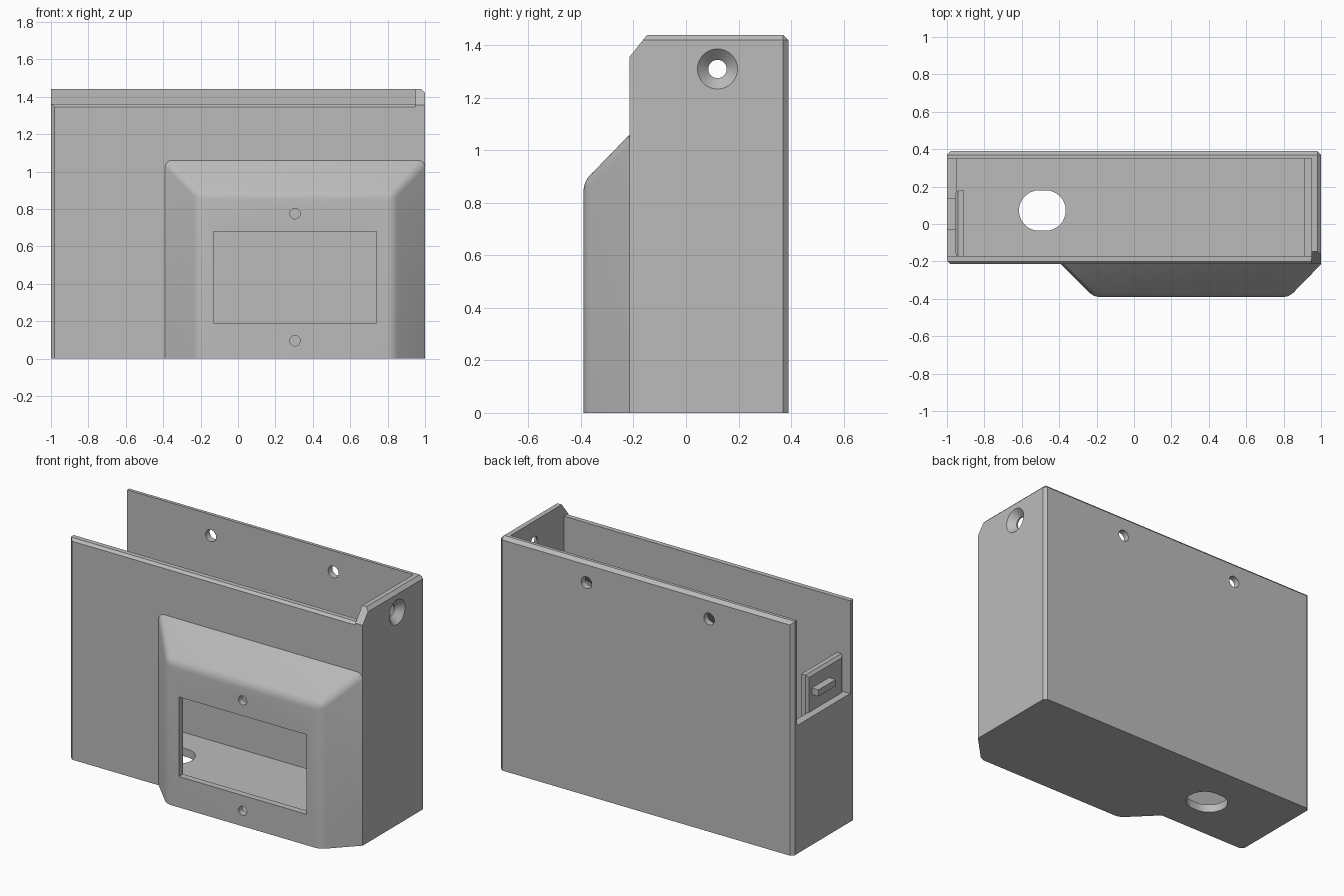
import bpy, bmesh, math
from mathutils import Matrix, Vector

cube = bpy.data.objects.get("Cube")
if cube:
    bpy.data.objects.remove(cube, do_unlink=True)

grey = bpy.data.materials.new("plain grey")
grey.use_nodes = True
shade = (0.5, 0.5, 0.5, 1)
grey.diffuse_color = shade
grey.node_tree.nodes["Principled BSDF"].inputs["Base Color"].default_value = shade


def finish(name, bm):
    bmesh.ops.recalc_face_normals(bm, faces=bm.faces)
    mesh = bpy.data.meshes.new(name)
    bm.to_mesh(mesh)
    bm.free()
    mesh.materials.append(grey)
    ob = bpy.data.objects.new(name, mesh)
    bpy.context.collection.objects.link(ob)
    return ob


def bevel(bm, width, segments, rule):
    """Bevel the edges whose midpoint and direction satisfy the rule."""
    edges = [e for e in bm.edges
             if rule((e.verts[0].co + e.verts[1].co) / 2,
                     (e.verts[1].co - e.verts[0].co).normalized())]
    bmesh.ops.bevel(bm, geom=edges, offset=width, segments=segments,
                    profile=0.5, affect='EDGES')


def box_mesh(x, y, z):
    bm = bmesh.new()
    bmesh.ops.create_cube(bm, size=1)
    for v in bm.verts:
        v.co = [(a + b) / 2 + c * (b - a) for c, (a, b) in zip(v.co, (x, y, z))]
    return bm


def box(name, x, y, z):
    return finish(name, box_mesh(x, y, z))


def prism(name, profile, x0, x1):
    """Extrude a (y, z) profile along x."""
    bm = bmesh.new()
    face = bm.faces.new([bm.verts.new((x0, y, z)) for y, z in profile])
    out = bmesh.ops.extrude_face_region(bm, geom=[face])
    moved = [v for v in out["geom"] if isinstance(v, bmesh.types.BMVert)]
    bmesh.ops.translate(bm, verts=moved, vec=(x1 - x0, 0, 0))
    return finish(name, bm)


def drill(name, centre, axis, r1, r2, depth):
    bm = bmesh.new()
    turn = Vector((0, 0, 1)).rotation_difference(Vector(axis)).to_matrix().to_4x4()
    bmesh.ops.create_cone(bm, cap_ends=True, segments=32, radius1=r1, radius2=r2,
                          depth=depth, matrix=Matrix.Translation(centre) @ turn)
    return finish(name, bm)


def hood(name, back, front, z0, rounding=0):
    """Tapered bulge lofted through (y, x0, x1, z1) rectangles, extended inward."""
    bm = bmesh.new()
    inner = (back[0] + 0.1,) + back[1:]
    rings = [[bm.verts.new((x, y, z)) for x, z in
              ((x0, z0), (x1, z0), (x1, z1), (x0, z1))]
             for y, x0, x1, z1 in (inner, back, front)]
    for a, b in zip(rings, rings[1:]):
        for i in range(4):
            j = (i + 1) % 4
            bm.faces.new((a[i], a[j], b[j], b[i]))
    bm.faces.new(rings[0])
    bm.faces.new(rings[-1])
    if rounding:
        bevel(bm, rounding, 4, lambda m, d: m.y < back[0] - 0.01 and m.z > z0 + 0.01)
    return finish(name, bm)


def apply_boolean(target, other, operation):
    mod = target.modifiers.new("shape", 'BOOLEAN')
    mod.operation = operation
    mod.solver = 'EXACT'
    mod.object = other
    bpy.context.view_layer.objects.active = target
    bpy.ops.object.modifier_apply(modifier=mod.name)
    bpy.data.objects.remove(other, do_unlink=True)


# Outer shell with chamfered vertical corners and top rim
bm = box_mesh((-1, 1), (-0.215, 0.39), (0, 1.44))
bevel(bm, 0.02, 1, lambda m, d: (abs(d.z) > 0.9 and not (m.x > 0 and m.y < 0))
      or (m.z > 1.4 and (m.x > 0.9 or m.y > 0.3)))
case = finish("case", bm)

# Display bulge on the front
apply_boolean(case, hood("bulge", (-0.215, -0.39, 1, 1.06),
                         (-0.39, -0.215, 0.83, 0.88), 0, 0.03), 'UNION')

# Hollow interior, bulge cavity, open left end and trimmed rims
back_wall, front_wall = 0.35, -0.17
cutters = [
    box("lower_cavity", (-0.95, 0.91), (front_wall, back_wall), (0.05, 1.06)),
    box("upper_cavity", (-0.95, 0.95), (front_wall, back_wall), (1.05, 1.6)),
    hood("bulge_cavity", (-0.165, -0.375, 0.91, 1.045),
         (-0.35, -0.195, 0.8, 0.865), 0.05),
    box("left_notch", (-1.1, -0.9), (front_wall, back_wall), (0.79, 1.6)),
    prism("front_rim_trim", [(-0.6, 1.345), (-0.215, 1.345), (-0.2, 1.36),
                             (-0.165, 1.36), (-0.165, 1.6), (-0.6, 1.6)], -1.2, 0.95),
    prism("right_corner_trim", [(-0.3, 1.25), (-0.22, 1.35), (-0.14, 1.45),
                                (-0.14, 1.6), (-0.6, 1.6), (-0.6, 1.25)], 0.9, 1.2),
    # Display window and its screw holes
    box("window", (-0.13, 0.74), (-0.5, -0.3), (0.19, 0.68)),
    drill("upper_screw", (0.305, -0.38, 0.775), (0, 1, 0), 0.028, 0.028, 0.2),
    drill("lower_screw", (0.305, -0.38, 0.095), (0, 1, 0), 0.028, 0.028, 0.2),
    # Countersunk hole in the right wall
    drill("side_hole", (0.98, 0.12, 1.31), (1, 0, 0), 0.035, 0.035, 0.2),
    drill("side_sink", (0.98, 0.12, 1.31), (1, 0, 0), 0.035, 0.077, 0.041),
]
# Mounting holes in the back wall
for x in (-0.43, 0.405):
    cutters.append(drill("back_hole", (x, 0.37, 1.31), (0, 1, 0), 0.036, 0.036, 0.2))

# Oblong cable opening in the floor
bm = bmesh.new()
ring = []
for i in range(48):
    a = 2 * math.pi * (i + 0.5) / 48
    shift = math.copysign(0.017, math.cos(a))
    ring.append(bm.verts.new((-0.49 + shift + 0.108 * math.cos(a),
                              0.072 + 0.108 * math.sin(a), -0.1)))
base = bm.faces.new(ring)
out = bmesh.ops.extrude_face_region(bm, geom=[base])
bmesh.ops.translate(bm, vec=(0, 0, 0.2),
                    verts=[v for v in out["geom"] if isinstance(v, bmesh.types.BMVert)])
cutters.append(finish("cable_opening", bm))

for cutter in cutters:
    apply_boolean(case, cutter, 'DIFFERENCE')

# Latch tab with its grip rib at the left end
bm = box_mesh((-0.955, -0.91), (-0.17, 0.18), (0.6, 1.02))
bevel(bm, 0.015, 1, lambda m, d: m.x < -0.95 and m.z > 0.7)
latch_tab = finish("latch_tab", bm)
latch_rib = box("latch_rib", (-1, -0.95), (-0.03, 0.14), (0.89, 0.93))

for ob in (case, latch_tab, latch_rib):
    bpy.ops.object.select_all(action='DESELECT')
    ob.select_set(True)
    bpy.context.view_layer.objects.active = ob
    bpy.ops.object.shade_smooth_by_angle(angle=math.radians(25))
